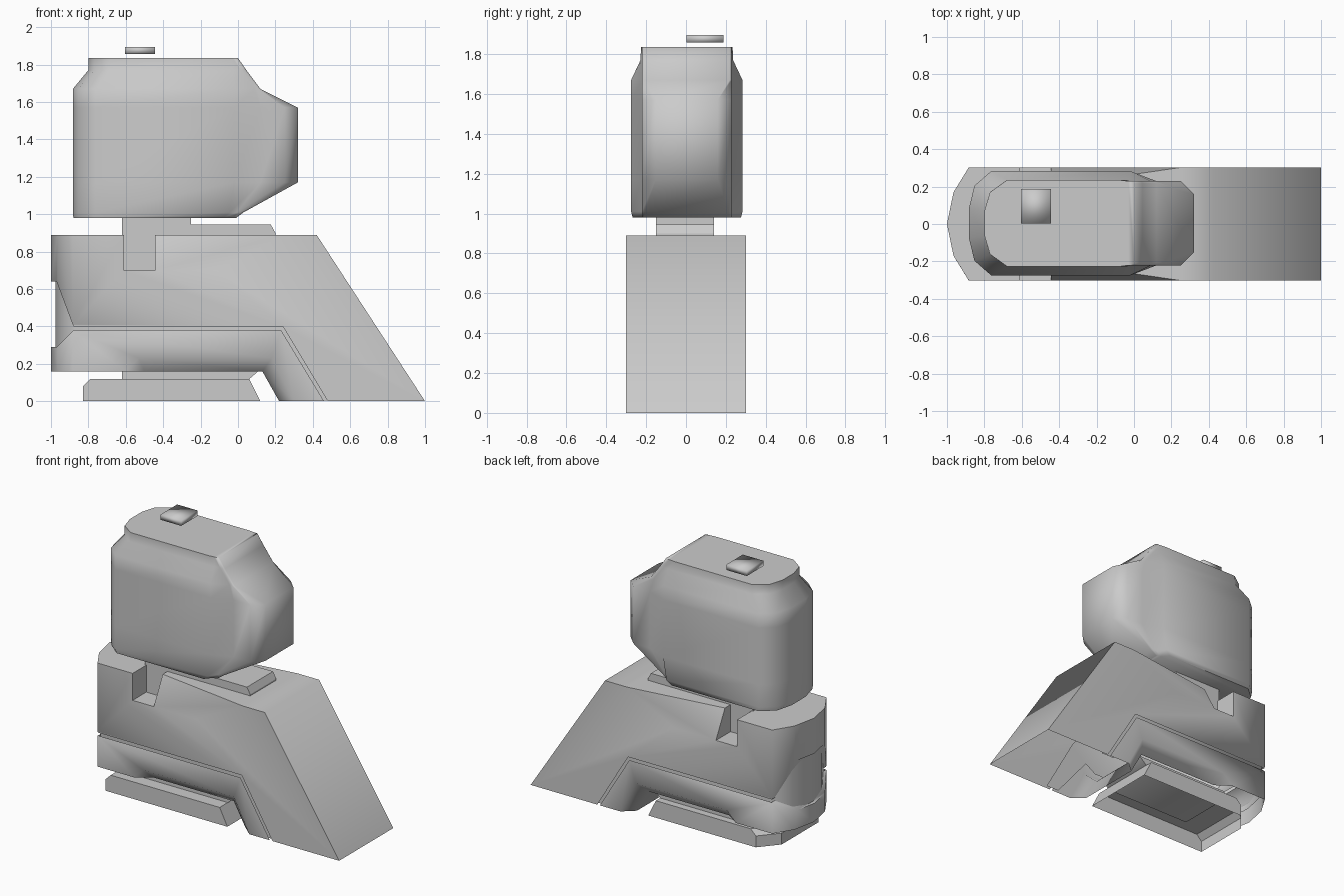
import bpy, bmesh
from mathutils import Vector

if "Cube" in bpy.data.objects:
    bpy.data.objects.remove(bpy.data.objects["Cube"])


def finish(bm, name, angle=1.2, drop=None):
    """Make the object; drop(normal, centre) picks faces to leave open."""
    bmesh.ops.recalc_face_normals(bm, faces=bm.faces)
    bm.normal_update()
    if drop:
        gone = [f for f in bm.faces if drop(f.normal, f.calc_center_median())]
        bmesh.ops.delete(bm, geom=gone, context='FACES')
    me = bpy.data.meshes.new(name)
    bm.to_mesh(me)
    bm.free()
    ob = bpy.data.objects.new(name, me)
    bpy.context.collection.objects.link(ob)
    bpy.ops.object.select_all(action='DESELECT')
    ob.select_set(True)
    bpy.context.view_layer.objects.active = ob
    bpy.ops.object.shade_smooth_by_angle(angle=angle)
    return ob


def loft(rings):
    """Bridge closed rings of equal length and cap both ends."""
    bm = bmesh.new()
    vs = [[bm.verts.new(p) for p in r] for r in rings]
    n = len(vs[0])
    for a, b in zip(vs, vs[1:]):
        for i in range(n):
            j = (i + 1) % n
            bm.faces.new((a[i], a[j], b[j], b[i]))
    caps = [bm.faces.new(vs[0]), bm.faces.new(vs[-1])]
    return bm, vs, caps


def prism(profile, y0, y1):
    return loft([[(x, y, z) for x, z in profile] for y in (y0, y1)])


def bevel_sides(vs, caps, start, end, path, sunk, depth):
    """Split a patch off each side face and sink some of its corners."""
    for ring, cap in zip(vs, caps):
        y = ring[0].co.y
        bmesh.utils.face_split(cap, ring[start], ring[end],
                               coords=[(x, y, z) for x, z in path])
        for i in sunk:
            ring[i].co.y -= depth if y > 0 else -depth


def round_rear(bm, inset=0.0):
    """Facet the back end to the plan outline."""
    plan = [(-.885, .3), (-.965, .17), (-1.0, 0)]
    for (xa, ya), (xb, yb) in zip(plan, plan[1:]):
        for s in (1, -1):
            no = Vector((yb - ya, s * (xa - xb), 0)).normalized()
            co = Vector((xa, s * ya, 0)) - no * inset
            cut = bmesh.ops.bisect_plane(
                bm, geom=bm.verts[:] + bm.edges[:] + bm.faces[:],
                dist=1e-5, plane_co=co, plane_no=no, clear_outer=True)
            edges = [e for e in cut['geom_cut']
                     if isinstance(e, bmesh.types.BMEdge) and e.is_boundary]
            bmesh.ops.holes_fill(bm, edges=edges, sides=0)


# Upper body shell, open below, with slot and bevelled shoulders
bm, vs, caps = prism([(-1.02, .89), (-1.02, .64), (-.97, .64), (-.88, .40),
                      (.24, .40), (.48, 0), (1, 0), (.42, .89), (.25, .89),
                      (-.445, .89), (-.445, .70), (-.61, .70), (-.61, .89)],
                     -.302, .302)
bevel_sides(vs, caps, 8, 10, [(-.12, .70)], [9], .1)
round_rear(bm)
finish(bm, "upper_body", drop=lambda n, c: n.z < -.2 and c.z < .45 and c.x > -.87)

# Lower band, open below, with bevelled underside
bm, vs, caps = prism([(-1.02, .29), (-.97, .29), (-.88, .38), (.23, .38),
                      (.46, 0), (.30, 0), (.22, 0), (.13, .16), (-.50, .16),
                      (-.60, .16), (-1.02, .16)], -.302, .302)
bevel_sides(vs, caps, 5, 9, [(.18, .23), (-.53, .23)], [6, 7, 8], .07)
round_rear(bm)
finish(bm, "lower_band", drop=lambda n, c: n.z < -.9 or (n.z > .5 and c.x > -.87))

# Core skin behind the gap between shell and band, visible at the rear
bm, _, _ = prism([(-.975, .25), (-.975, .68), (.1, .68), (.3, .40), (.52, .005),
                  (.42, .005), (.18, .3), (.1, .25)], -.285, .285)
round_rear(bm, .02)
finish(bm, "inner_core", drop=lambda n, c: abs(n.z) > .3)

# Base plate, open below, with a clipped rear corner, and its spacer
plan = [(.12, -.29), (.12, .25), (-.72, .25), (-.83, .12), (-.83, -.29)]


def plate_ring(z, front, back):
    return [(front if x > 0 else x + back, y, z) for x, y in plan]


bm, _, _ = loft([plate_ring(0, .12, 0), plate_ring(.08, .08, 0), plate_ring(.12, .06, .04)])
finish(bm, "base_plate", .4, drop=lambda n, c: n.z < -.9)
bm, _, _ = prism([(-.62, .11), (.05, .11), (.12, .17), (-.62, .17)], -.2, .2)
finish(bm, "base_spacer")

# Neck column and neck plate
bm, _, _ = prism([(-.62, .65), (-.25, .65), (-.25, .99), (-.62, .99)], -.15, .14)
finish(bm, "neck_column")
bm, _, _ = prism([(-.26, .86), (.20, .86), (.20, .90), (.175, .945), (-.26, .945)], -.15, .14)
finish(bm, "neck_plate", .4)


# Head: stacked plan outlines with a snout and rounded back
def head_ring(z, nose, clip, back, w):
    nw = min(.225, w - .005)
    shoulder = min(.12, nose - clip - .02)
    half = [(nose, nw - clip), (nose - clip, nw), (shoulder, nw),
            (min(-.02, shoulder - .04), w), (back + .12, w),
            (back + .03, .72 * w), (back, .28 * w)]
    full = half + [(x, -y) for x, y in reversed(half)]
    return [(x, y + .004, z) for x, y in full]


bm, _, _ = loft([head_ring(*r) for r in (
    (.98, -.01, .01, -.88, .272), (1.01, .03, .015, -.883, .279),
    (1.17, .32, .07, -.883, .279),
    (1.57, .32, .07, -.883, .279), (1.67, .12, .01, -.883, .279),
    (1.77, .045, .01, -.80, .232), (1.835, 0, .01, -.80, .23))])
finish(bm, "head")

# Small pad above the head
bm, _, _ = prism([(-.605, 1.857), (-.445, 1.857), (-.445, 1.895), (-.605, 1.895)], .003, .187)
finish(bm, "top_pad", 3.1)
